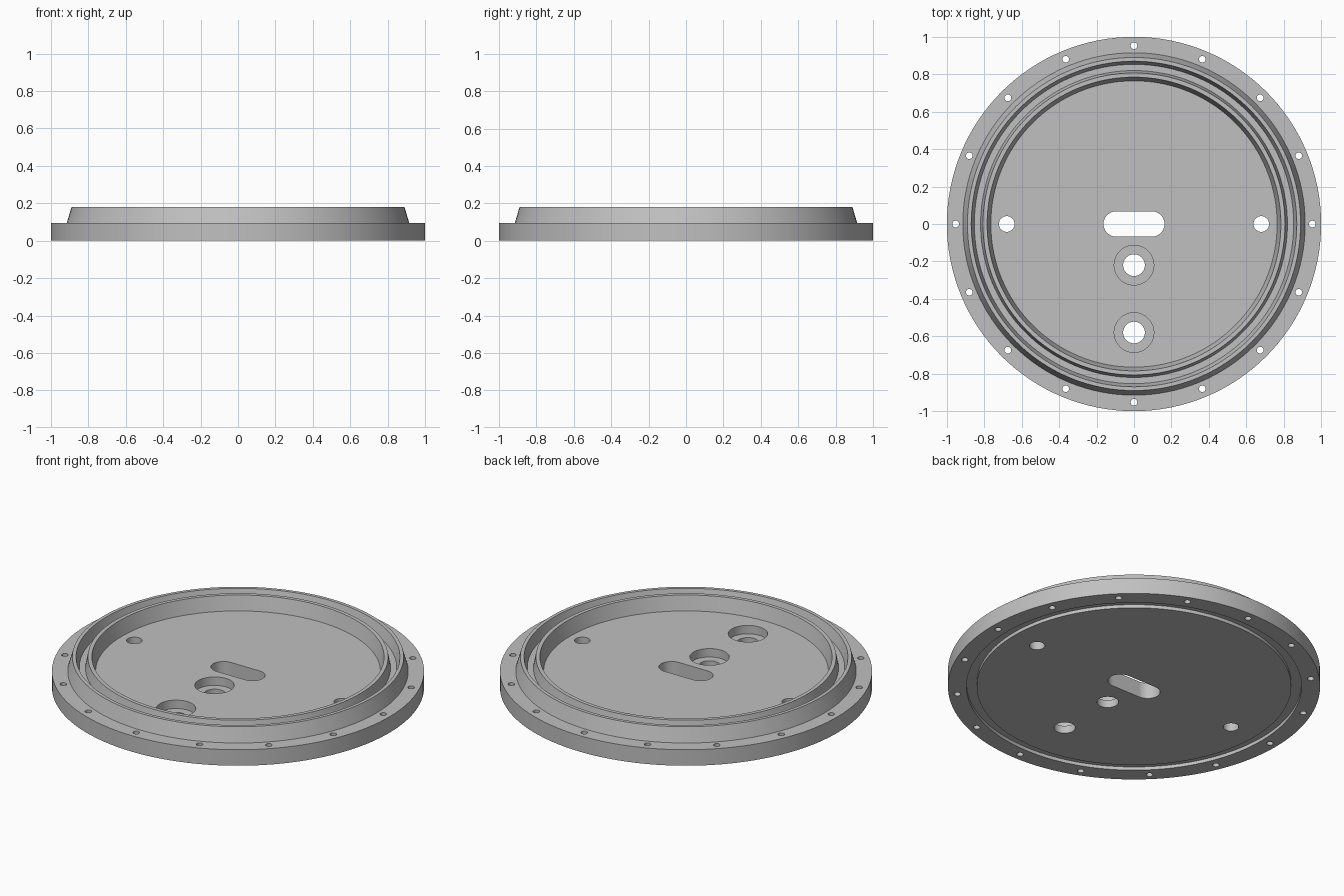
import bpy, bmesh, math

if "Cube" in bpy.data.objects:
    bpy.data.objects.remove(bpy.data.objects["Cube"])

grey = bpy.data.materials.new("metal_grey")
grey.diffuse_color = (0.53, 0.53, 0.53, 1)
grey.use_nodes = True
grey.node_tree.nodes["Principled BSDF"].inputs["Base Color"].default_value = grey.diffuse_color


def lathe(bm, profile, x=0, y=0, segs=32):
    """Revolve a profile of (radius, z) that starts and ends on the axis."""
    rings = []
    for r, z in profile:
        if r == 0:
            rings.append([bm.verts.new((x, y, z))])
        else:
            rings.append([bm.verts.new((x + r * math.cos(2 * math.pi * i / segs),
                                        y + r * math.sin(2 * math.pi * i / segs), z))
                          for i in range(segs)])
    for a, b in zip(rings, rings[1:]):
        for i in range(segs):
            j = (i + 1) % segs
            quad = [a[i % len(a)], a[j % len(a)], b[j % len(b)], b[i % len(b)]]
            bm.faces.new(list(dict.fromkeys(quad)))


def drill(bm, x, y, r, segs=32):
    lathe(bm, [(0, -0.1), (r, -0.1), (r, 0.3), (0, 0.3)], x, y, segs)


def finish(bm, name):
    bmesh.ops.recalc_face_normals(bm, faces=bm.faces[:])
    mesh = bpy.data.meshes.new(name)
    bm.to_mesh(mesh)
    bm.free()
    mesh.materials.append(grey)
    ob = bpy.data.objects.new(name, mesh)
    bpy.context.collection.objects.link(ob)
    return ob


FLOOR = 0.095   # top of the flange and of the sunken floor
TOP = 0.18      # top of the raised rim

# Round plate: underside channel, flange, tapered rim with seal groove, floor
bm = bmesh.new()
lathe(bm, [(0, 0), (0.845, 0), (0.845, 0.02), (0.90, 0.02), (0.90, 0),
           (1.0, 0), (1.0, FLOOR), (0.915, FLOOR), (0.89, TOP),
           (0.87, TOP), (0.853, 0.115), (0.82, 0.115), (0.807, TOP),
           (0.785, TOP), (0.765, FLOOR), (0, FLOOR)], segs=128)
plate = finish(bm, "cover_plate")

# All openings in one cutter
bm = bmesh.new()
for i in range(16):                       # flange bolt holes
    a = i * math.pi / 8
    drill(bm, 0.953 * math.cos(a), 0.953 * math.sin(a), 0.018, 20)
for x in (-0.68, 0.68):                   # side holes
    drill(bm, x, 0, 0.042)
for y in (-0.22, -0.58):                  # counterbored holes
    lathe(bm, [(0, -0.1), (0.058, -0.1), (0.058, 0.045), (0.106, 0.045),
               (0.106, 0.3), (0, 0.3)], 0, y, 48)
outline = []                              # central slot
for side, start in ((1, -90), (-1, 90)):
    for k in range(17):
        a = math.radians(start + k * 180 / 16)
        outline.append((side * 0.095 + 0.068 * math.cos(a), 0.068 * math.sin(a)))
face = bm.faces.new([bm.verts.new((x, y, -0.1)) for x, y in outline])
ext = bmesh.ops.extrude_face_region(bm, geom=[face], use_keep_orig=True)
bmesh.ops.translate(bm, vec=(0, 0, 0.4),
                    verts=[v for v in ext["geom"] if isinstance(v, bmesh.types.BMVert)])
cutter = finish(bm, "hole_cutter")
cutter.hide_render = True

# Cut the openings, then drop the cutter
mod = plate.modifiers.new("openings", 'BOOLEAN')
mod.operation = 'DIFFERENCE'
mod.solver = 'EXACT'
mod.object = cutter
bpy.context.view_layer.objects.active = plate
plate.select_set(True)
bpy.ops.object.modifier_apply(modifier=mod.name)
bpy.data.objects.remove(cutter)

plate.select_set(True)
bpy.ops.object.shade_smooth_by_angle(angle=math.radians(25))
